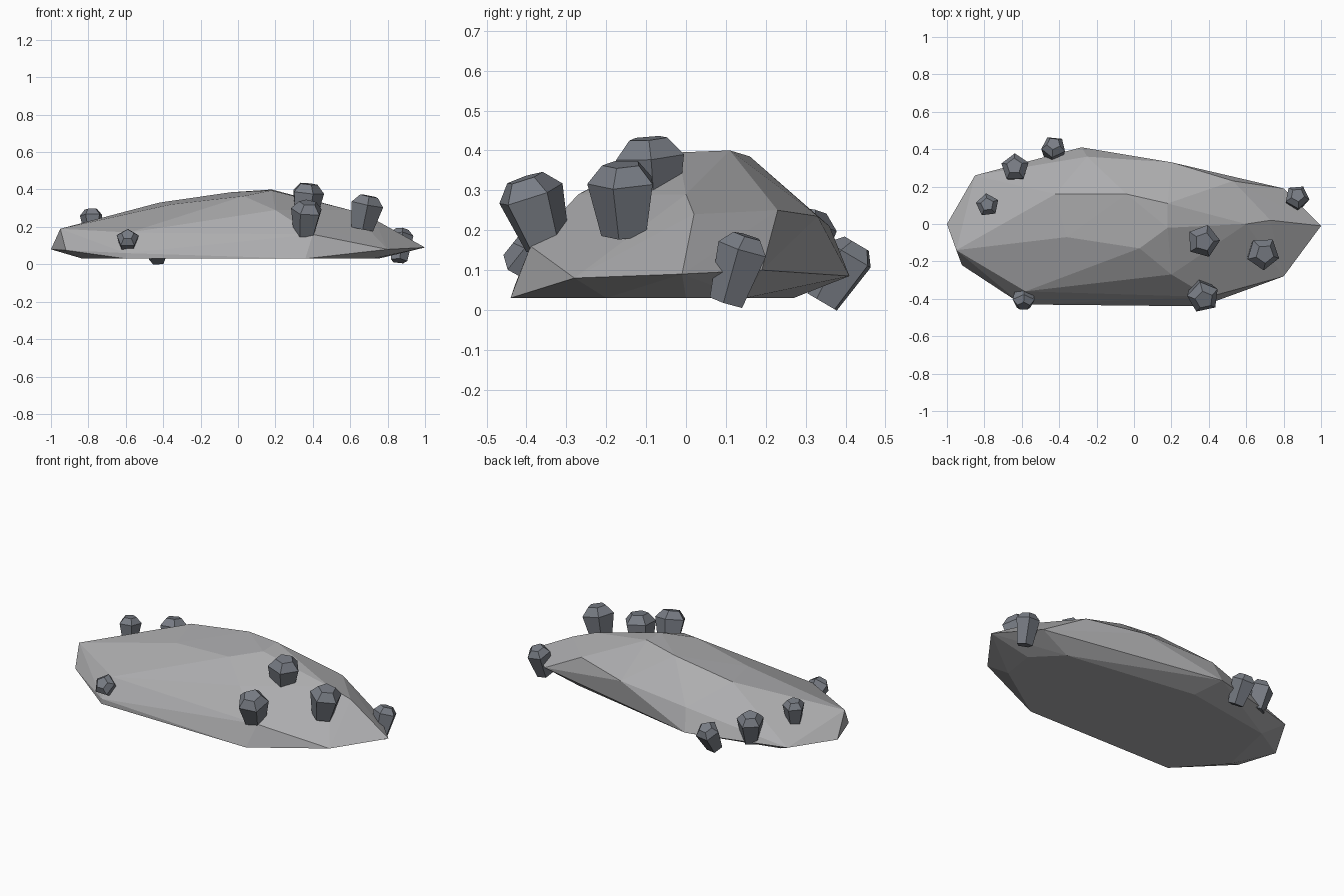
import bpy, bmesh, math
from mathutils import Vector

if "Cube" in bpy.data.objects:
    bpy.data.objects.remove(bpy.data.objects["Cube"])


def material(name, rgb):
    m = bpy.data.materials.new(name)
    m.diffuse_color = (*rgb, 1)
    m.use_nodes = True
    m.node_tree.nodes["Principled BSDF"].inputs["Base Color"].default_value = m.diffuse_color
    return m


ROCK = material("light grey stone", (0.42, 0.42, 0.43))
STUB = material("blue grey stone", (0.19, 0.205, 0.235))


def finish(name, bm, mat):
    bmesh.ops.recalc_face_normals(bm, faces=bm.faces)
    mesh = bpy.data.meshes.new(name)
    bm.to_mesh(mesh)
    bm.free()
    mesh.materials.append(mat)
    ob = bpy.data.objects.new(name, mesh)
    bpy.context.collection.objects.link(ob)
    return ob


# Boulder: faceted hull around a few corner points
base = [(-.83, -.18), (-.6, -.43), (.36, -.44), (.72, -.2), (.75, 0),
        (.6, .15), (-.2, .27), (-.75, .18)]
rim = [(-1, 0, .08), (-.92, -.22, .075), (-.6, -.43, .06), (.8, -.28, .08),
       (1, -.01, .09), (.8, .19, .1), (-.28, .41, .085), (-.85, .26, .09)]
shoulder = [(-.95, -.14, .19), (-.58, -.36, .17), (.4, -.39, .16),
            (.73, .02, .24), (.53, .23, .25), (.2, .33, .235), (-.25, .36, .21)]
crown = [(-.42, .16, .33), (-.04, .16, .385), (.18, .11, .4), (.18, -.02, .395),
         (.03, -.13, .365), (.2, -.27, .29), (-.36, -.07, .32),
         (-.15, -.16, .32), (.6, 0, .29)]
bm = bmesh.new()
for p in [(x, y, .03) for x, y in base] + rim + shoulder + crown:
    bm.verts.new(p)
bmesh.ops.convex_hull(bm, input=bm.verts)
bmesh.ops.delete(bm, geom=[v for v in bm.verts if not v.link_faces], context='VERTS')
finish("boulder", bm, ROCK)


# Stubs: five-sided stones with a bevelled cap, narrowing into the boulder
def stub(i, tip, axis, r, length, spin):
    rot = Vector(axis).to_track_quat('Z', 'Y')
    bm = bmesh.new()
    rings = []
    for radius, depth in ((.56, 0), (1, .5 * r), (.68, length)):
        rings.append([bm.verts.new(Vector(tip) + rot @ Vector((
            radius * r * math.cos(spin + k * math.tau / 5),
            radius * r * math.sin(spin + k * math.tau / 5), -depth)))
            for k in range(5)])
    bm.faces.new(rings[0])
    bm.faces.new(rings[2][::-1])
    for a, b in zip(rings, rings[1:]):
        for k in range(5):
            n = (k + 1) % 5
            bm.faces.new((a[k], b[k], b[n], a[n]))
    finish(f"stub_stone_{i}", bm, STUB)


stubs = [  # tip centre, outward axis, radius, length, spin
    ((.375, -.095, .43), (.1, -.08, 1), .09, .2, .4),
    ((.7, -.16, .365), (.2, -.05, 1), .09, .18, .9),
    ((.375, -.405, .33), (.1, -.3, .9), .088, .18, .2),
    ((-.59, -.44, .16), (0, -.75, .6), .062, .13, .3),
    ((-.785, .105, .295), (-.05, .1, 1), .063, .13, .6),
    ((-.64, .31, .25), (-.1, .2, 1), .077, .17, .5),
    ((-.43, .43, .165), (0, .5, .85), .067, .17, .2),
    ((.875, .155, .185), (.08, .28, .9), .067, .175, .7),
]
for i, s in enumerate(stubs, 1):
    stub(i, *s)
